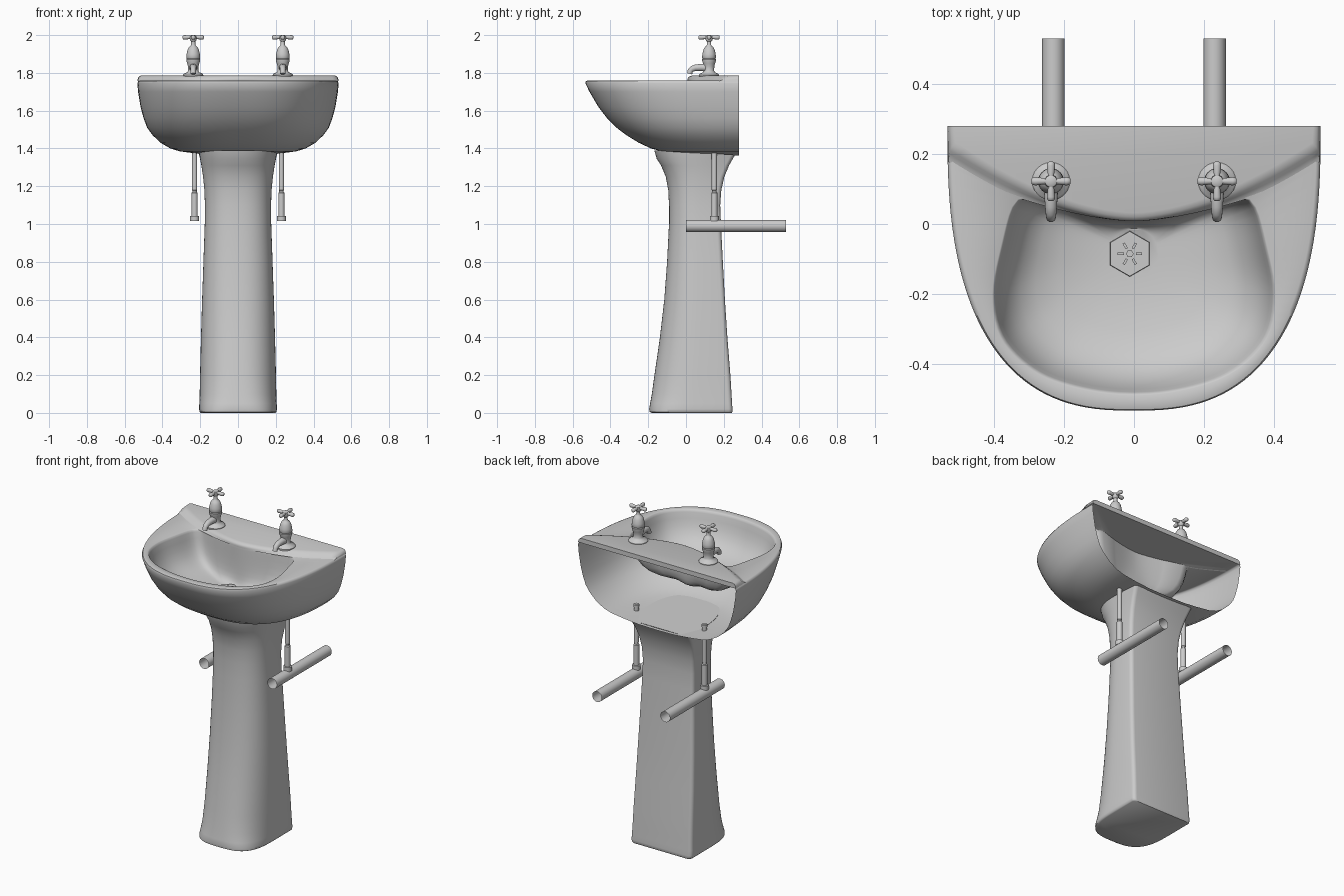
import bpy, bmesh, math
from mathutils import Vector, Matrix

if "Cube" in bpy.data.objects:
    bpy.data.objects.remove(bpy.data.objects["Cube"])


def finish(name, bm, angle=35):
    bmesh.ops.remove_doubles(bm, verts=bm.verts, dist=0.0002)
    bmesh.ops.recalc_face_normals(bm, faces=bm.faces)
    me = bpy.data.meshes.new(name)
    bm.to_mesh(me)
    bm.free()
    ob = bpy.data.objects.new(name, me)
    bpy.context.collection.objects.link(ob)
    bpy.ops.object.select_all(action='DESELECT')
    ob.select_set(True)
    bpy.context.view_layer.objects.active = ob
    bpy.ops.object.shade_smooth_by_angle(angle=math.radians(angle))
    return ob


def loft(bm, rings, closed=True, cap_first=False, cap_last=False):
    vs = [[bm.verts.new(p) for p in r] for r in rings]
    n = len(rings[0])
    for a, b in zip(vs, vs[1:]):
        for i in range(n if closed else n - 1):
            j = (i + 1) % n
            bm.faces.new((a[i], a[j], b[j], b[i]))
    if cap_first:
        bm.faces.new(vs[0])
    if cap_last:
        bm.faces.new(vs[-1])


def lathe(bm, x, y, prof, n=24, caps=True):
    rings = [[(x + r * math.cos(2 * math.pi * i / n), y + r * math.sin(2 * math.pi * i / n), z)
              for i in range(n)] for r, z in prof]
    loft(bm, rings, True, caps, caps)


def sweep(bm, pts, radii, n=16, caps=True):
    # round tube along a path lying in a plane x = constant or y = constant
    pts = [Vector(p) for p in pts]
    rings = []
    for i, p in enumerate(pts):
        d = (pts[min(i + 1, len(pts) - 1)] - pts[max(i - 1, 0)]).normalized()
        u = Vector((1, 0, 0)) if abs(d.x) < 0.5 else Vector((0, 1, 0))
        v = d.cross(u).normalized()
        rings.append([p + radii[i] * (u * math.cos(2 * math.pi * k / n) + v * math.sin(2 * math.pi * k / n))
                      for k in range(n)])
    loft(bm, rings, True, caps, caps)


def u_curve(w, yf, yb, n, count):
    # rounded U: from +x at the back, round the front, to -x at the back
    out = []
    for i in range(count + 1):
        t = math.pi * i / count
        c, s = math.cos(t), max(math.sin(t), 0)
        out.append((math.copysign(abs(c) ** (2 / n), c) * w, yb - (yb - yf) * s ** (2 / n)))
    return out


def smooth(points, steps=8):
    # closed Catmull-Rom curve
    out, n = [], len(points)
    P = [Vector(p) for p in points]
    for i in range(n):
        a, b, c, d = P[i - 1], P[i], P[(i + 1) % n], P[(i + 2) % n]
        for k in range(steps):
            t = k / steps
            out.append(0.5 * (2 * b + (c - a) * t + (2 * a - 5 * b + 4 * c - d) * t * t
                              + (3 * b - a - 3 * c + d) * t ** 3))
    return out


def radius_at(poly, centre, d):
    # distance from centre to a closed polygon along direction d
    best = 0
    for i, a in enumerate(poly):
        p, e = a - centre, poly[(i + 1) % len(poly)] - a
        det = d.x * e.y - d.y * e.x
        if abs(det) < 1e-9:
            continue
        r = (p.x * e.y - p.y * e.x) / det
        k = (p.x * d.y - p.y * d.x) / det
        if r > 0 and -1e-4 <= k <= 1.0001:
            best = max(best, r)
    return best


def deck_y(x):
    return 0.008 + 0.2 * (abs(x) / 0.525) ** 1.7


BACK = 0.28

# basin: outer shell, open at the back
bm = bmesh.new()
levels = [(1.76, .52, -.52), (1.757, .528, -.53), (1.745, .533, -.533), (1.70, .529, -.511),
          (1.62, .516, -.464), (1.56, .5, -.418), (1.51, .481, -.368), (1.47, .452, -.315),
          (1.43, .41, -.25), (1.40, .358, -.185), (1.385, .31, -.13), (1.373, .22, -.05),
          (1.364, .12, .1), (1.362, 0, BACK)]
loft(bm, [[(x, y, z) for x, y in u_curve(w, f, BACK, 2.6, 72)] for z, w, f in levels], False)

# basin: flat rim and bowl
outer = [Vector(p) for p in u_curve(.52, -.52, BACK, 2.6, 72)]
outer += [Vector((-.52 + 1.04 * i / 30, BACK)) for i in range(1, 30)]
half = [(.17, deck_y(.17) + .003), (.28, deck_y(.28)), (.34, .055), (.375, -.06), (.4, -.2),
        (.375, -.325), (.28, -.42), (.15, -.468)]
opening = smooth([(0, .012)] + half + [(0, -.485)] + [(-x, y) for x, y in reversed(half)])
c = Vector((0, -.085))
dirs = [(p - c).normalized() for p in outer]
rads = [radius_at(opening, c, d) for d in dirs]
rings = [[(p.x, p.y, 1.76) for p in outer]]
for s, z in [(1.015, 1.76), (1, 1.757), (.985, 1.745), (.96, 1.71), (.92, 1.67), (.86, 1.63),
             (.77, 1.595), (.64, 1.567), (.45, 1.547), (.22, 1.534), (0, 1.527)]:
    rings.append([(c.x + d.x * (r * s + .072 * (1 - s)), c.y + d.y * (r * s + .072 * (1 - s)), z)
                  for d, r in zip(dirs, rads)])
loft(bm, rings, True, False, True)
finish("basin", bm, 50)

# raised tap deck: rounded edge, spreading into the rim at both ends
bm = bmesh.new()
rings = []
for inset, side, z in [(-.03, -.001, 1.758), (-.018, 0, 1.7615), (-.007, .001, 1.768), (.003, .004, 1.776),
                       (.012, .009, 1.782), (.024, .02, 1.786)]:
    w = .532 - side
    ring = [(-w, BACK, z)]
    for i in range(41):
        x = -1 + i / 20
        k = inset if inset > 0 else inset * min(1, abs(x) ** 2 * 2)
        ring.append((x * (w - .003), deck_y(x * .525) + k, z))
    rings.append(ring + [(w, BACK, z)])
loft(bm, rings, True, False, True)
finish("tap_deck", bm, 60)

# pedestal: flat back, rounded front, squarer at the foot
bm = bmesh.new()
rings = []
for z, w, f, b in [(0, .197, -.18, .243), (.006, .204, -.192, .246), (.02, .206, -.195, .246),
                   (.05, .205, -.19, .244), (.1, .203, -.181, .241),
                   (.2, .201, -.167, .235), (.4, .196, -.138, .219), (.6, .19, -.115, .206),
                   (.8, .183, -.1, .195), (1.0, .176, -.09, .185), (1.1, .175, -.09, .181),
                   (1.18, .178, -.094, .187), (1.25, .185, -.107, .203), (1.31, .194, -.132, .228),
                   (1.345, .201, -.155, .248), (1.366, .206, -.168, .26)]:
    mid, r = f + (b - f) * .6, .022
    ring = u_curve(w, f, mid, 2.35 + .8 * math.exp(-z / .07), 40)
    for sx, a0 in ((-1, 180), (1, 90)):
        for k in range(5):
            a = math.radians(a0 - 90 * k / 4)
            ring.append((sx * (w - r) + r * math.cos(a), b - r + r * math.sin(a)))
    tilt = .024 if z > 1.36 else 0
    rings.append([(x, y, z + tilt * (b - y) / (b - f)) for x, y in ring])
loft(bm, rings, True, True, True)
finish("pedestal", bm, 50)

# hexagonal drain with a slotted strainer
dx, dy = -.012, -.085
bm = bmesh.new()
bmesh.ops.create_cone(bm, cap_ends=True, segments=6, radius1=.066, radius2=.064, depth=.02,
                      matrix=Matrix.Translation((dx, dy, 1.53)))
finish("drain_plate", bm, 30)
bm = bmesh.new()
lathe(bm, dx, dy, [(.011, 1.538), (.011, 1.547)], 6)
for i in range(6):
    a = math.pi / 3 * i
    bmesh.ops.create_cube(bm, size=1, matrix=Matrix.Translation((dx + .026 * math.cos(a), dy + .026 * math.sin(a), 1.542))
                          @ Matrix.Rotation(a, 4, 'Z') @ Matrix.Diagonal((.018, .007, .01, 1)))
finish("drain_strainer", bm, 30)

# taps and plumbing, mirrored left and right
for side, s in (("left", -1), ("right", 1)):
    x, y = .237 * s, .122
    # tap body
    bm = bmesh.new()
    lathe(bm, x, y, [(.054, 1.78), (.054, 1.789), (.048, 1.796), (.032, 1.803), (.027, 1.812), (.028, 1.835),
                     (.032, 1.85), (.036, 1.862), (.037, 1.872), (.034, 1.876), (.037, 1.882), (.035, 1.9),
                     (.03, 1.922), (.022, 1.937), (.014, 1.943), (.011, 1.95), (.011, 1.965),
                     (.017, 1.972), (.019, 1.985), (.017, 1.996), (.01, 2.0)])
    finish(side + "_tap_body", bm, 40)
    # spout
    bm = bmesh.new()
    sweep(bm, [(x, y, 1.827), (x, .08, 1.829), (x, .05, 1.827), (x, .032, 1.821), (x, .023, 1.811), (x, .019, 1.795)],
          [.022, .019, .017, .0155, .0145, .014])
    finish(side + "_tap_spout", bm, 40)
    # cross handle
    bm = bmesh.new()
    offs, rad = [-.056, -.053, -.045, -.02, .02, .045, .053, .056], [.006, .01, .012, .009, .009, .012, .01, .006]
    sweep(bm, [(x + o, y, 1.988) for o in offs], rad)
    sweep(bm, [(x, y + o, 1.988) for o in offs], rad)
    finish(side + "_tap_handle", bm, 50)
    # riser pipe with fittings
    px, py = .23 * s, .15
    bm = bmesh.new()
    lathe(bm, px, py, [(.024, 1.015), (.024, 1.042), (.016, 1.043), (.016, 1.165), (.012, 1.17), (.012, 1.178),
                       (.014, 1.18), (.014, 1.395), (.016, 1.396), (.016, 1.41), (.012, 1.413)], 20)
    finish(side + "_riser_pipe", bm, 30)
    # open-ended supply pipe
    bm = bmesh.new()
    sweep(bm, [(px, 0, .99), (px, .53, .99)], [.032, .032], 32, False)
    finish(side + "_supply_pipe", bm, 30)
